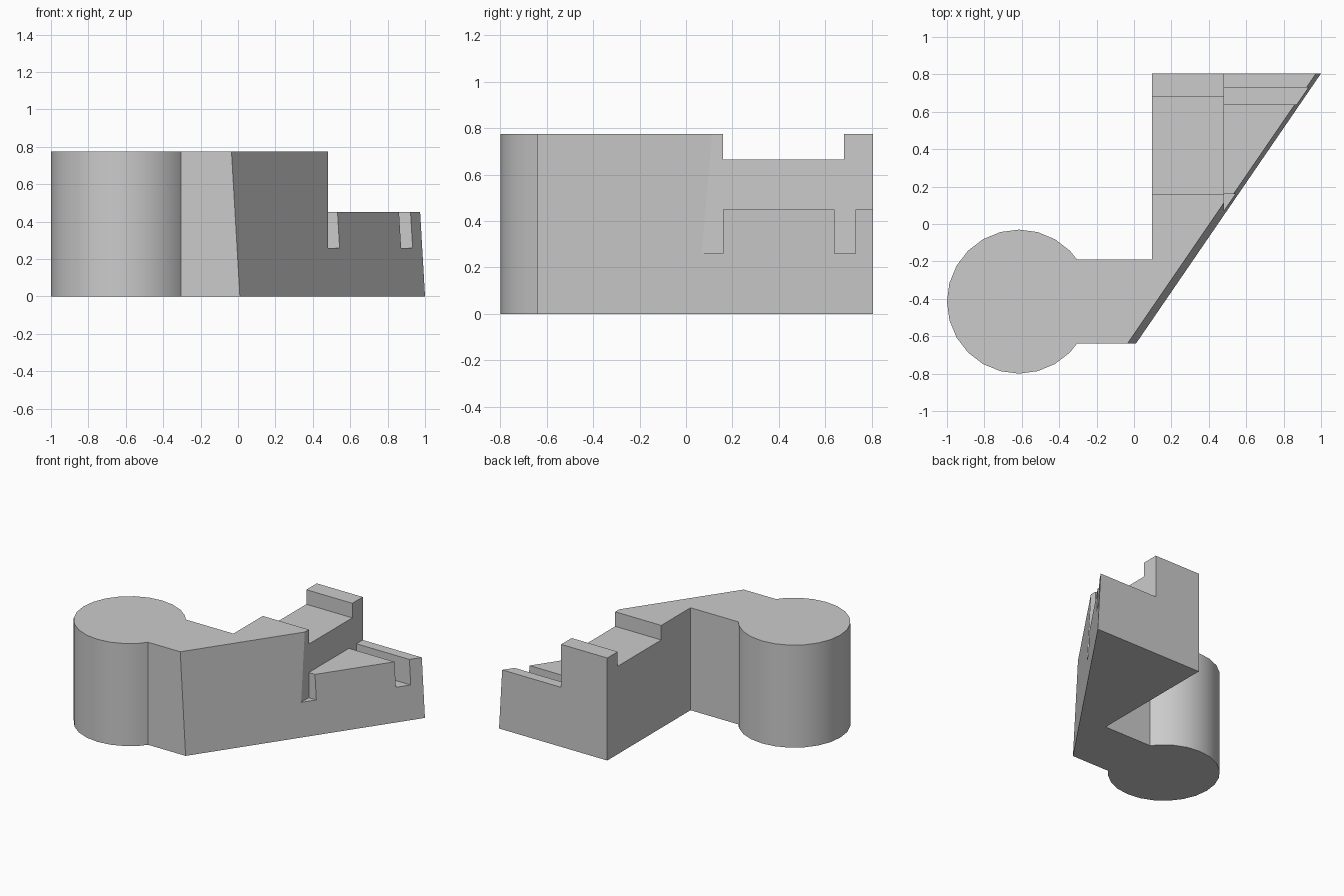
import bpy, bmesh, math
from mathutils import Vector

if "Cube" in bpy.data.objects:
    bpy.data.objects.remove(bpy.data.objects["Cube"])

H = 0.775
grey = bpy.data.materials.new("plain grey")
grey.diffuse_color = (0.6, 0.6, 0.6, 1)
grey.use_nodes = True
grey.node_tree.nodes["Principled BSDF"].inputs["Base Color"].default_value = grey.diffuse_color


def prism(name, lower, upper):
    """Solid between two matching outlines."""
    bm = bmesh.new()
    a = [bm.verts.new(p) for p in lower]
    b = [bm.verts.new(p) for p in upper]
    bm.faces.new(a[::-1])
    bm.faces.new(b)
    for i in range(len(a)):
        j = (i + 1) % len(a)
        bm.faces.new((a[i], a[j], b[j], b[i]))
    bmesh.ops.recalc_face_normals(bm, faces=bm.faces)
    mesh = bpy.data.meshes.new(name)
    bm.to_mesh(mesh)
    bm.free()
    mesh.materials.append(grey)
    obj = bpy.data.objects.new(name, mesh)
    bpy.context.collection.objects.link(obj)
    return obj


def cut(body, name, x0, x1, profile):
    """Remove a y-z profile extruded along x."""
    cutter = prism(name, [(x0, y, z) for y, z in profile],
                   [(x1, y, z) for y, z in profile])
    cutter.hide_render = True
    mod = body.modifiers.new(name, 'BOOLEAN')
    mod.operation, mod.solver, mod.object = 'DIFFERENCE', 'EXACT', cutter
    bpy.context.view_layer.objects.active = body
    bpy.ops.object.modifier_apply(modifier=name)
    bpy.data.objects.remove(cutter)


# Round post, connecting arm and wedge wing in one outline
centre, r = Vector((-0.615, -0.415)), 0.385
post = [(centre.x + r * math.cos(math.radians(d)),
         centre.y + r * math.sin(math.radians(d))) for d in range(45, 316, 15)]


def outline(z):
    lean = 0.045 * z / H  # the long diagonal side leans inward
    pts = post + [(-0.305, -0.64), (0.01 - lean, -0.64), (1.0 - lean, 0.805),
                  (0.095, 0.805), (0.095, -0.19), (-0.305, -0.19)]
    return [(x, y, z) for x, y in pts]


body = prism("bracket_body", outline(0), outline(H))

# Wide notch across the top of the wing
cut(body, "top_notch", 0.0, 1.3, [(0.16, 0.665), (0.68, 0.665), (0.68, 1), (0.16, 1)])
# Lower step with its two slots
cut(body, "step_and_slots", 0.48, 1.3,
    [(-1, 0.26), (0.16, 0.26), (0.16, 0.45), (0.64, 0.45), (0.64, 0.26),
     (0.73, 0.26), (0.73, 0.45), (1, 0.45), (1, 1), (-1, 1)])

body.select_set(True)
bpy.context.view_layer.objects.active = body
bpy.ops.object.shade_smooth_by_angle(angle=math.radians(30))
